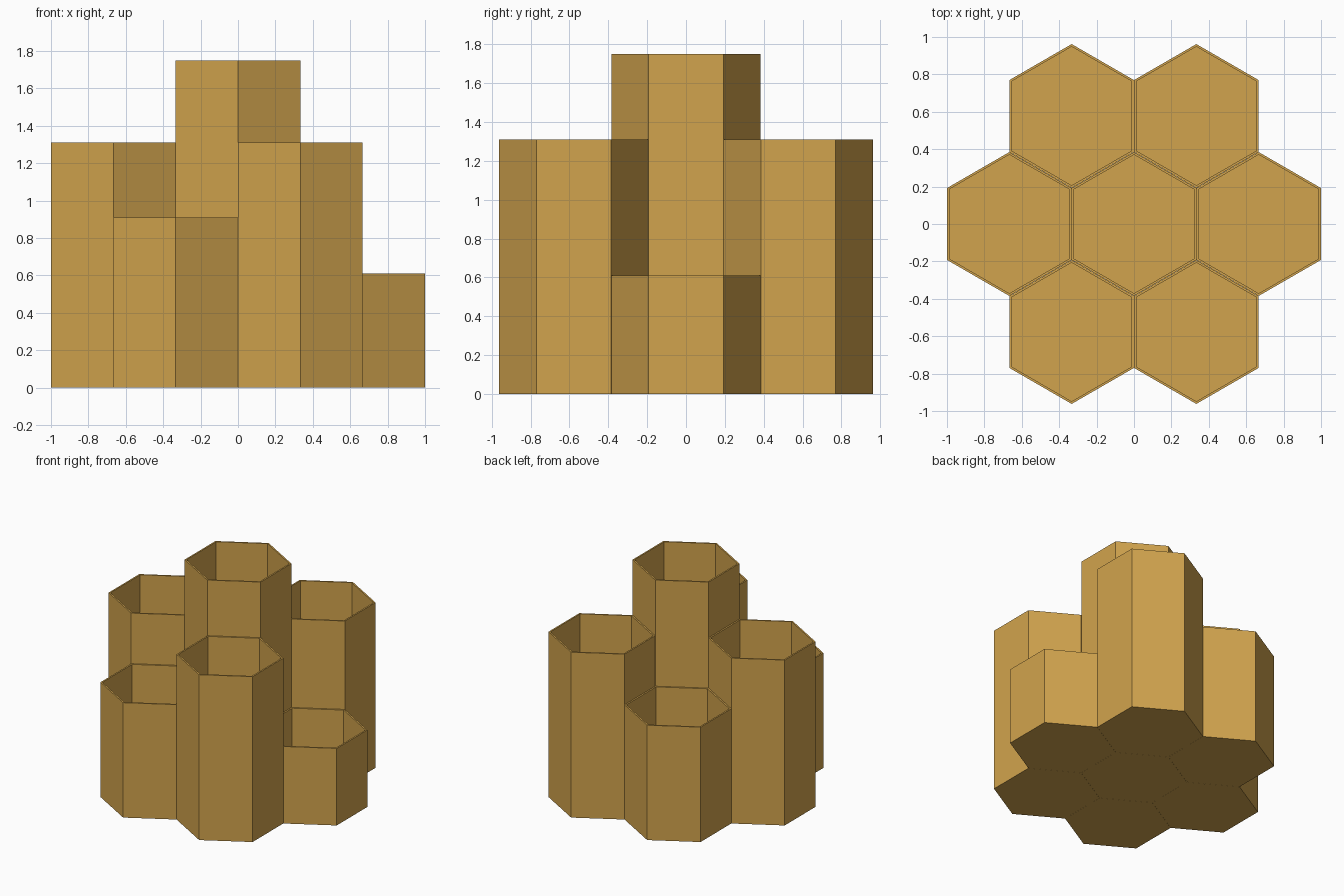
import bpy, bmesh, math

cube = bpy.data.objects.get("Cube")
if cube:
    bpy.data.objects.remove(cube, do_unlink=True)

SPACING = 2 / 3      # distance between neighbouring cell centres
APOTHEM = 0.333      # centre to the middle of a flat side
WALL = 0.012         # thickness of walls and floor

# Honey-coloured material shared by every cell
honey = bpy.data.materials.new("honey_gold")
honey.use_nodes = True
colour = (0.64, 0.37, 0.075, 1)
honey.diffuse_color = colour
honey.node_tree.nodes["Principled BSDF"].inputs["Base Color"].default_value = colour


def hexagon(bm, apothem, z):
    """Ring of six vertices with points towards front and back."""
    radius = apothem / math.cos(math.pi / 6)
    angles = [math.radians(30 + 60 * i) for i in range(6)]
    return [bm.verts.new((radius * math.cos(a), radius * math.sin(a), z)) for a in angles]


def hex_cup(name, x, y, height):
    """Open hexagonal tube with a thin floor."""
    bm = bmesh.new()
    rings = [
        hexagon(bm, APOTHEM, 0),
        hexagon(bm, APOTHEM, height),
        hexagon(bm, APOTHEM - WALL, height),
        hexagon(bm, APOTHEM - WALL, WALL),
    ]
    # Outer wall, rim and inner wall
    for low, high in zip(rings, rings[1:]):
        for i in range(6):
            j = (i + 1) % 6
            bm.faces.new((low[i], low[j], high[j], high[i]))
    # Underside and inner floor
    bm.faces.new(rings[0][::-1])
    bm.faces.new(rings[-1])
    bmesh.ops.recalc_face_normals(bm, faces=bm.faces)
    mesh = bpy.data.meshes.new(name)
    bm.to_mesh(mesh)
    bm.free()
    mesh.materials.append(honey)
    cup = bpy.data.objects.new(name, mesh)
    cup.location = (x, y, 0)
    bpy.context.collection.objects.link(cup)


# Central tall cell
hex_cup("center_cell", 0, 0, 1.75)

# Six surrounding cells, counter-clockwise from +x
ring = [
    ("left_cell", 0.61),
    ("back_left_cell", 1.31),
    ("back_right_cell", 0.91),
    ("right_cell", 1.31),
    ("front_right_cell", 0.91),
    ("front_left_cell", 1.31),
]
for i, (name, height) in enumerate(ring):
    angle = math.radians(60 * i)
    hex_cup(name, SPACING * math.cos(angle), SPACING * math.sin(angle), height)
